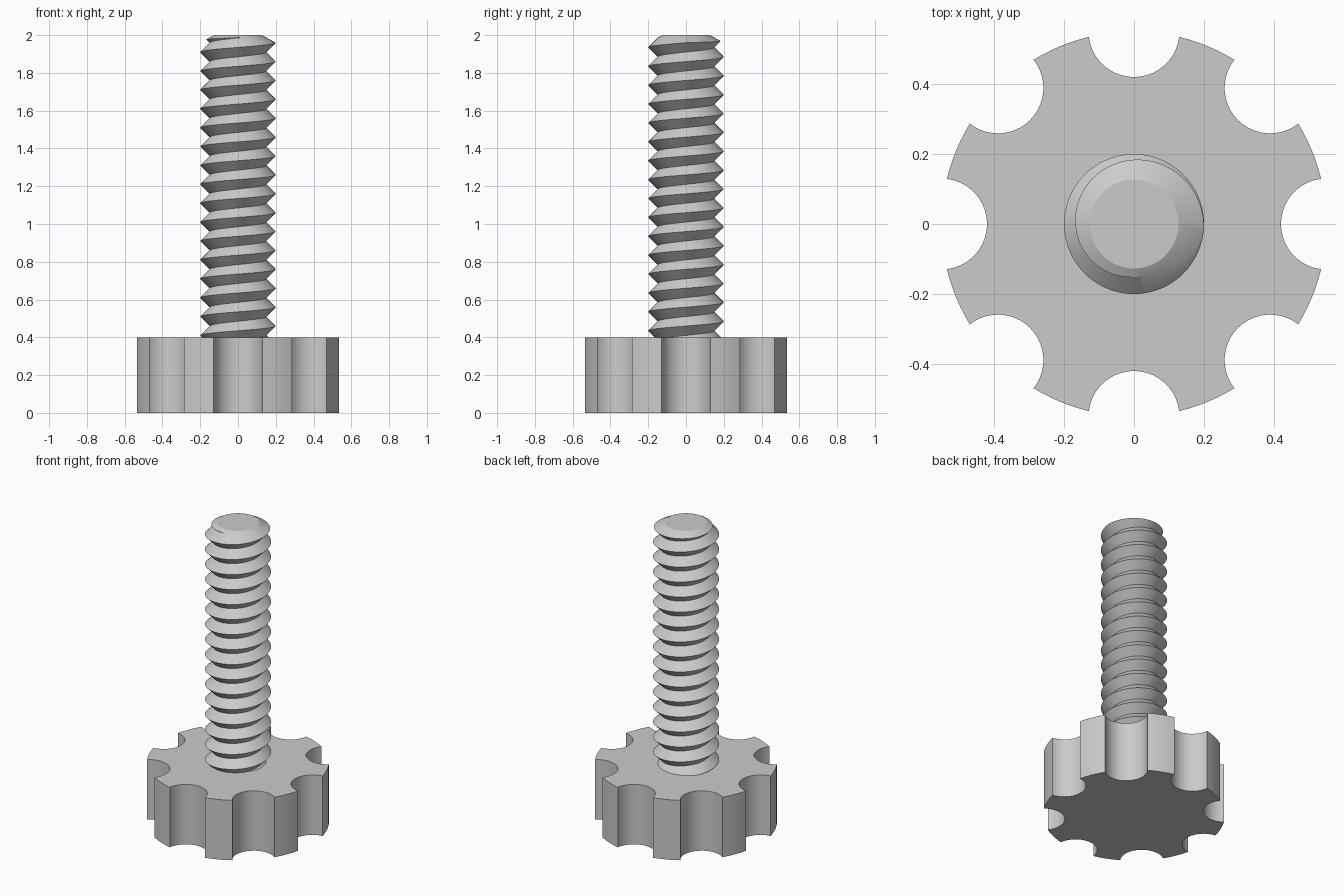
import bpy, bmesh
from math import sin, cos, asin, pi, radians, floor
from mathutils import Vector, Matrix

cube = bpy.data.objects.get("Cube")
if cube:
    bpy.data.objects.remove(cube)

KNOB_R, NOTCH_R, KNOB_H, NOTCHES = 0.55, 0.13, 0.4, 8
CREST_R, ROOT_R, PITCH, TOP = 0.2, 0.15, 0.1, 2.0
TIP_R, TIP_SLOPE = 0.127, 0.55

grey = bpy.data.materials.new("light_grey")
grey.use_nodes = True
colour = (0.6, 0.6, 0.6, 1)
grey.diffuse_color = colour
grey.node_tree.nodes["Principled BSDF"].inputs["Base Color"].default_value = colour


def make_object(name, bm):
    bmesh.ops.recalc_face_normals(bm, faces=bm.faces)
    mesh = bpy.data.meshes.new(name)
    bm.to_mesh(mesh)
    bm.free()
    mesh.materials.append(grey)
    obj = bpy.data.objects.new(name, mesh)
    bpy.context.collection.objects.link(obj)
    return obj


def smooth(obj):
    bpy.ops.object.select_all(action='DESELECT')
    obj.select_set(True)
    bpy.context.view_layer.objects.active = obj
    bpy.ops.object.shade_smooth_by_angle(angle=radians(22))


def polar(r, a):
    return Vector((r * cos(a), r * sin(a), 0))


# Knob: round plate with scalloped grip notches
def build_knob():
    half = 2 * asin(NOTCH_R / (2 * KNOB_R))
    step = 2 * pi / NOTCHES
    outline = []
    for n in range(NOTCHES):
        a = n * step
        start, end = 1.5 * pi - half / 2, 0.5 * pi + half / 2
        for i in range(21):
            t = start + (end - start) * i / 20
            outline.append(polar(KNOB_R, a) + polar(NOTCH_R, a + t))
        for i in range(1, 6):
            outline.append(polar(KNOB_R, a + half + (step - 2 * half) * i / 6))
    bm = bmesh.new()
    face = bm.faces.new([bm.verts.new(p) for p in outline])
    up = bmesh.ops.extrude_face_region(bm, geom=[face], use_keep_orig=True)["geom"]
    bmesh.ops.translate(bm, vec=(0, 0, KNOB_H),
                        verts=[v for v in up if isinstance(v, bmesh.types.BMVert)])
    return make_object("knob", bm)


# Screw: helical V ridge, swept past both ends and closed with caps
def build_helix():
    seg, turns = 80, 19
    base = 0.21
    bm = bmesh.new()
    rows = []
    for i in range(seg * turns + 1):
        a = 2 * pi * i / seg
        z = base + PITCH * i / seg
        rows.append([bm.verts.new(polar(r, a) + Vector((0, 0, z + dz)))
                     for r, dz in ((ROOT_R, 0), (CREST_R, PITCH / 2), (ROOT_R, PITCH))])
    for p, q in zip(rows, rows[1:]):
        for k in range(2):
            bm.faces.new((p[k], q[k], q[k + 1], p[k + 1]))
    bmesh.ops.remove_doubles(bm, verts=bm.verts, dist=0.0005)
    rim = [e for e in bm.edges if e.is_boundary]
    for is_top in (False, True):
        edges = [e for e in rim if (e.verts[0].co.z > 1) == is_top]
        grown = bmesh.ops.extrude_edge_only(bm, edges=edges)["geom"]
        tips = [v for v in grown if isinstance(v, bmesh.types.BMVert)]
        bmesh.ops.pointmerge(bm, verts=tips,
                             merge_co=(0, 0, 2.25 if is_top else 0.1))
    return make_object("threaded_shaft", bm)


# Envelope: chamfered cylinder that trims the screw
def build_envelope():
    wide = 0.25
    shoulder = TOP - (wide - TIP_R) * TIP_SLOPE
    profile = [(0, KNOB_H - 0.02), (wide, KNOB_H - 0.02), (wide, shoulder),
               (TIP_R, TOP), (0, TOP)]
    bm = bmesh.new()
    verts = [bm.verts.new((r, 0, z)) for r, z in profile]
    edges = [bm.edges.new(pair) for pair in zip(verts, verts[1:])]
    bmesh.ops.spin(bm, geom=verts + edges, axis=(0, 0, 1), cent=(0, 0, 0),
                   angle=2 * pi, steps=72)
    bmesh.ops.remove_doubles(bm, verts=bm.verts, dist=0.0001)
    bmesh.ops.dissolve_limit(bm, angle_limit=radians(1), verts=bm.verts, edges=bm.edges)
    obj = make_object("trim_envelope", bm)
    obj.hide_render = True
    return obj


knob = build_knob()
smooth(knob)

shaft = build_helix()
envelope = build_envelope()
trim = shaft.modifiers.new("trim", 'BOOLEAN')
trim.operation = 'INTERSECT'
trim.solver = 'EXACT'
trim.object = envelope
bpy.ops.object.select_all(action='DESELECT')
shaft.select_set(True)
bpy.context.view_layer.objects.active = shaft
bpy.ops.object.modifier_apply(modifier=trim.name)
bpy.data.objects.remove(envelope)
smooth(shaft)
